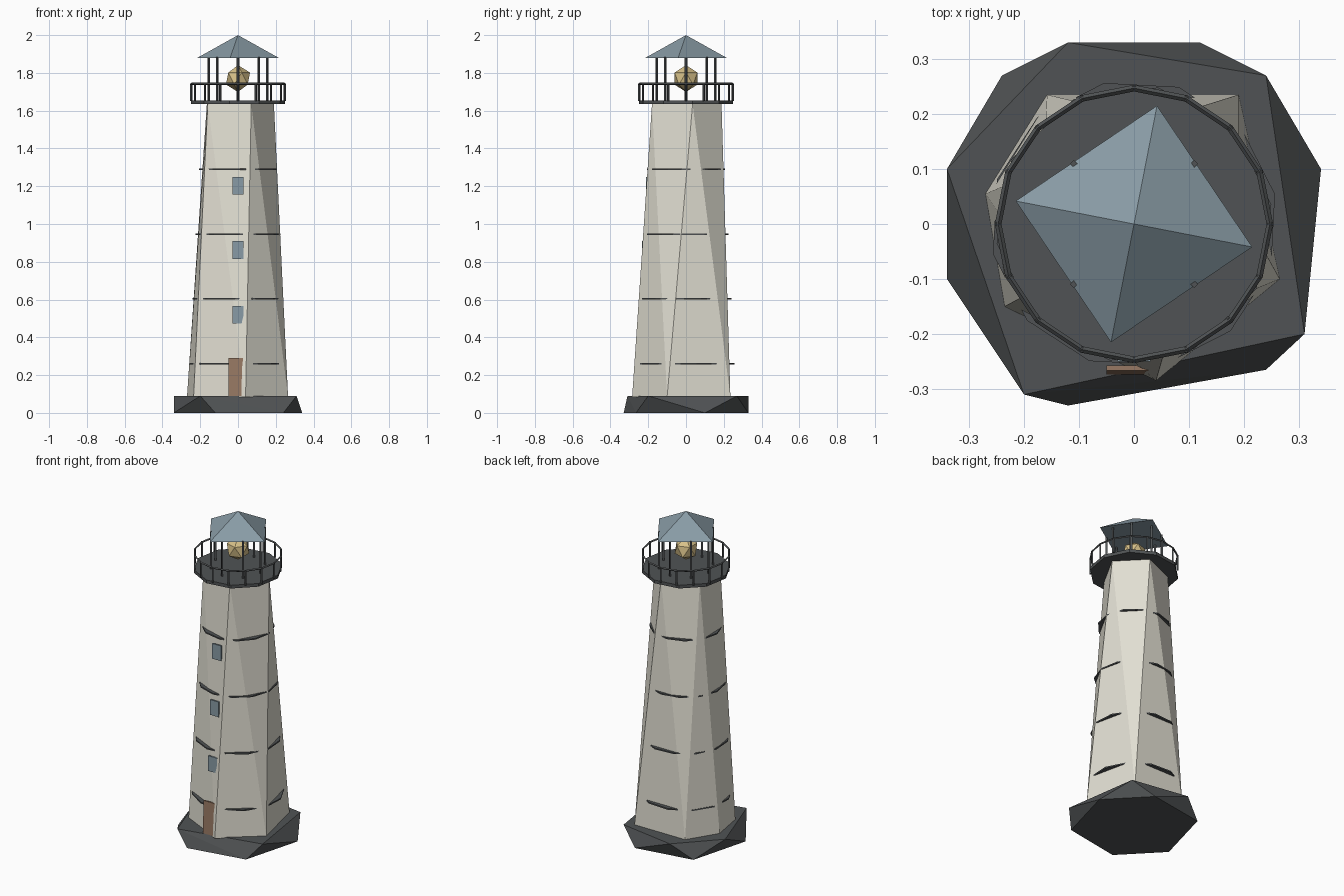
import bpy, bmesh, math
from mathutils import Vector

if "Cube" in bpy.data.objects:
    bpy.data.objects.remove(bpy.data.objects["Cube"])


def material(name, rgb):
    m = bpy.data.materials.new(name)
    m.diffuse_color = (*rgb, 1)
    m.use_nodes = True
    m.node_tree.nodes["Principled BSDF"].inputs["Base Color"].default_value = m.diffuse_color
    return m


STONE = material("pale_stone", (0.76, 0.74, 0.65))
DARK = material("dark_slate", (0.08, 0.086, 0.089))
BLUE = material("blue_grey", (0.25, 0.33, 0.38))
WOOD = material("door_brown", (0.31, 0.19, 0.125))
GOLD = material("lamp_gold", (0.68, 0.53, 0.25))


def finish(name, bm, mat):
    bmesh.ops.recalc_face_normals(bm, faces=bm.faces)
    me = bpy.data.meshes.new(name)
    bm.to_mesh(me)
    bm.free()
    me.materials.append(mat)
    ob = bpy.data.objects.new(name, me)
    bpy.context.collection.objects.link(ob)
    return ob


def hull(name, points, mat):
    bm = bmesh.new()
    for p in points:
        bm.verts.new(p)
    bmesh.ops.convex_hull(bm, input=bm.verts)
    return finish(name, bm, mat)


def level(xy, z):
    return [(x, y, z) for x, y in xy]


def circle(n, r, turn=0.0):
    return [(r * math.cos(math.radians(turn + 360 * i / n)),
             r * math.sin(math.radians(turn + 360 * i / n))) for i in range(n)]


def posts(name, n, r, z0, z1, w):
    bm = bmesh.new()
    for x, y in circle(n, r):
        g = bmesh.ops.create_cone(bm, cap_ends=True, segments=4, radius1=w,
                                  radius2=w, depth=z1 - z0)
        bmesh.ops.translate(bm, verts=g["verts"], vec=(x, y, (z0 + z1) / 2))
    return finish(name, bm, DARK)


# Rock base: faceted, irregular six-sided block
base_low = [(.34, .10), (.12, .33), (-.24, .27), (-.34, -.10), (-.12, -.33), (.24, -.265)]
base_high = [(.24, .27), (-.12, .33), (-.34, .10), (-.20, -.31), (.31, -.20)]
hull("base", level(base_low, 0) + level(base_high, .09), DARK)

# Tower: tapering shaft, six corners at the foot and five at the top
foot = [(.04, -.285), (.265, -.10), (.19, .235), (-.158, .235), (-.27, .055), (-.235, -.15)]
head = [(.07, -.18), (.19, .035), (.04, .188), (-.165, .10), (-.16, -.11)]
hull("tower", level(foot, .085) + level(head, 1.635), STONE)

# Thin bands that break through the flat tower faces
for i, (z, r) in enumerate([(.26, .262), (.603, .245), (.946, .226), (1.29, .207)]):
    ring = circle(12, r, 12 + 7 * i)
    hull(f"band_{i + 1}", level(ring, z - .004) + level(ring, z + .004), DARK)


# Door and windows: shallow plates on the front, leaning with the wall
def plate(name, w, z0, z1, y0, y1, mat):
    hull(name, [(x, y + d, z) for x in (-w, w) for z, y in ((z0, y0), (z1, y1))
                for d in (0, .009)], mat)


plate("door", .05, .09, .29, -.274, -.266, WOOD)
for i, (z, y) in enumerate([(.52, -.25), (.862, -.232), (1.203, -.211)]):
    plate(f"window_{i + 1}", .03, z - .047, z + .047, y, y, BLUE)

# Gallery deck
deck = circle(10, .252, 8)
hull("gallery_deck", level(deck, 1.635) + level(deck, 1.655), DARK)

# Railing
posts("railing_posts", 16, .247, 1.65, 1.745, .006)
bpy.ops.mesh.primitive_torus_add(major_segments=16, minor_segments=4, major_radius=.247,
                                 minor_radius=.006, location=(0, 0, 1.742))
rail = bpy.context.object
rail.name = "railing_top"
rail.data.materials.append(DARK)

# Lantern room: columns, lamp and pyramid roof
posts("lantern_columns", 8, .155, 1.65, 1.885, .007)
bm = bmesh.new()
bmesh.ops.create_icosphere(bm, subdivisions=1, radius=.071)
bmesh.ops.translate(bm, verts=bm.verts, vec=(0, 0, 1.77))
finish("lamp", bm, GOLD)
hull("roof", level(circle(4, .219, -11), 1.88) + [(0, 0, 2)], BLUE)
